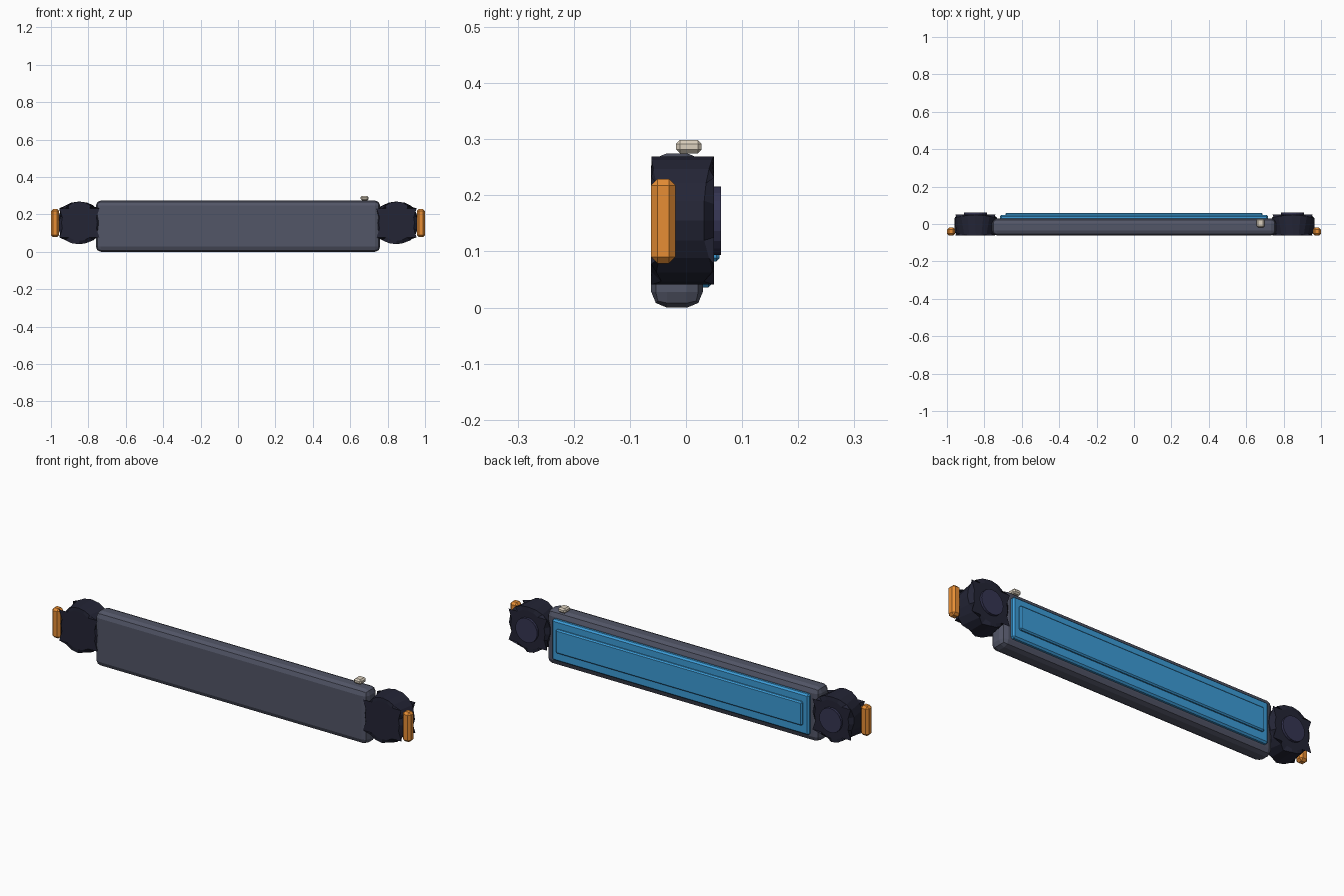
import bpy, bmesh, math
from mathutils import Matrix

if "Cube" in bpy.data.objects:
    bpy.data.objects.remove(bpy.data.objects["Cube"])


def material(name, rgb):
    m = bpy.data.materials.new(name)
    m.diffuse_color = (*rgb, 1)
    m.use_nodes = True
    m.node_tree.nodes["Principled BSDF"].inputs["Base Color"].default_value = m.diffuse_color
    return m


SLATE = material("slate", (0.085, 0.092, 0.135))
BLUE = material("blue", (0.045, 0.33, 0.68))
DARK = material("dark", (0.017, 0.018, 0.036))
PURPLE = material("purple", (0.035, 0.035, 0.085))
ORANGE = material("orange", (0.80, 0.27, 0.035))
CREAM = material("cream", (0.72, 0.64, 0.52))


def finish(name, bm, mat, bevel, segments):
    if bevel:
        edges = [e for e in bm.edges if e.calc_face_angle(0) > math.radians(40)]
        bmesh.ops.bevel(bm, geom=edges, offset=bevel, segments=segments,
                        profile=0.5, affect='EDGES', clamp_overlap=True)
    bmesh.ops.recalc_face_normals(bm, faces=bm.faces)
    mesh = bpy.data.meshes.new(name)
    bm.to_mesh(mesh)
    bm.free()
    mesh.materials.append(mat)
    ob = bpy.data.objects.new(name, mesh)
    bpy.context.collection.objects.link(ob)
    return ob


def box(name, x, y, z, mat, bevel=0, segments=1):
    """Box from (min, max) ranges on each axis."""
    bm = bmesh.new()
    bmesh.ops.create_cube(bm, size=1)
    for v in bm.verts:
        v.co = [r[0] + (c + 0.5) * (r[1] - r[0]) for c, r in zip(v.co, (x, y, z))]
    return finish(name, bm, mat, bevel, segments)


def disc(name, x, z, radius, y, mat, bevel=0, sides=20):
    """Cylinder lying along y."""
    bm = bmesh.new()
    bmesh.ops.create_cone(bm, cap_ends=True, segments=sides, radius1=radius,
                          radius2=radius, depth=y[1] - y[0])
    move = Matrix.Translation((x, (y[0] + y[1]) / 2, z))
    bm.transform(move @ Matrix.Rotation(math.pi / 2, 4, 'X'))
    return finish(name, bm, mat, bevel, 1)


# Main bar
box("body", (-0.76, 0.76), (-0.062, 0.03), (0, 0.275), SLATE, 0.028, 2)

# Stepped back panel
box("back_panel", (-0.717, 0.717), (0.015, 0.048), (0.036, 0.242), BLUE, 0.008)
box("back_panel_raised", (-0.687, 0.687), (0.04, 0.06), (0.082, 0.202), BLUE, 0.006)

# Round end pods, hubs and end grips
for side, s in (("left", -1), ("right", 1)):
    disc(side + "_pod", s * 0.848, 0.155, 0.114, (-0.062, 0.05), DARK, 0.018)
    disc(side + "_hub", s * 0.848, 0.155, 0.061, (0.04, 0.062), PURPLE)
    box(side + "_grip", sorted((s * 0.956, s)), (-0.062, -0.019),
        (0.079, 0.229), ORANGE, 0.011)

# Small button on top
box("top_button", (0.656, 0.698), (-0.018, 0.028), (0.275, 0.299), CREAM, 0.007)
